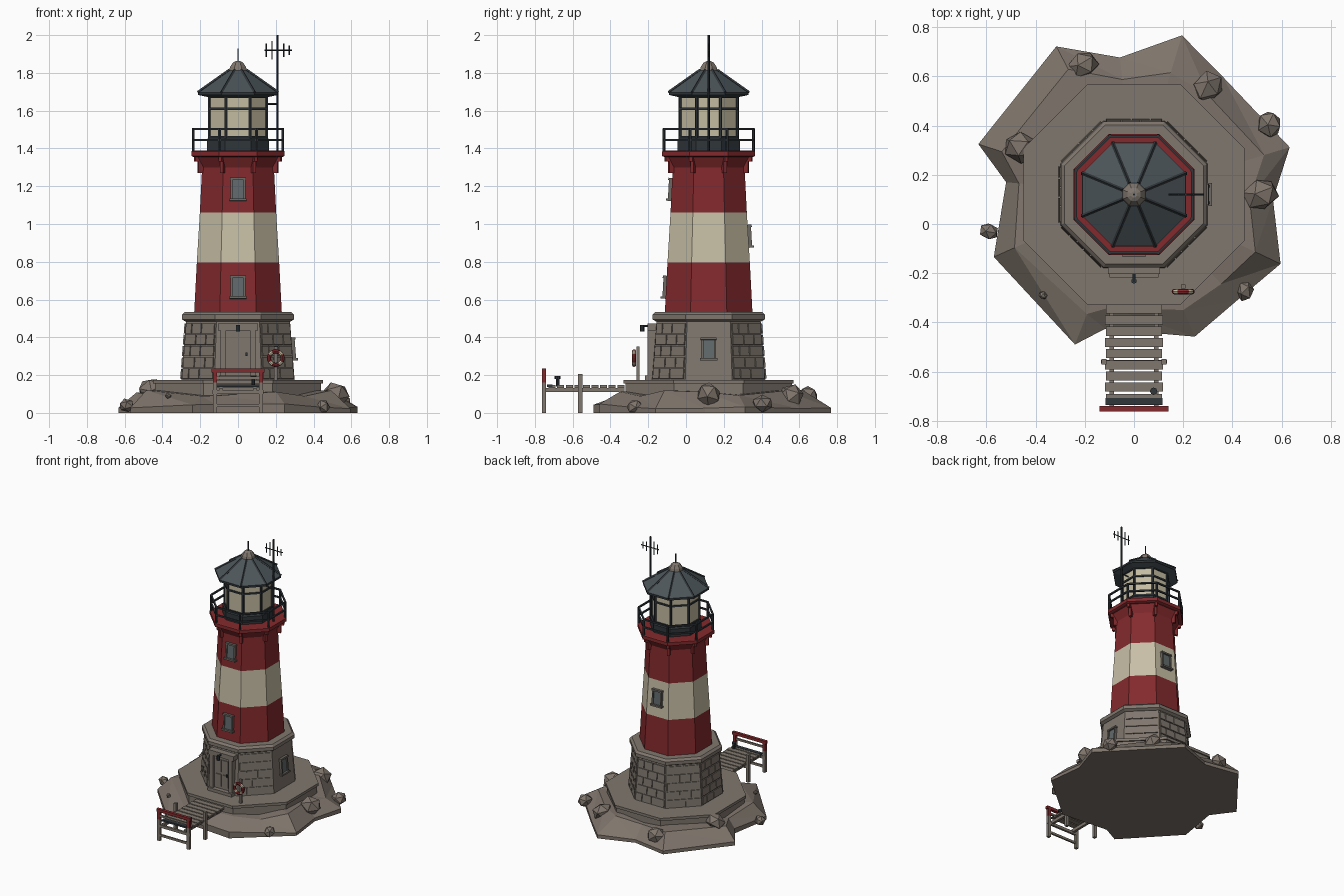
import bpy, bmesh, math, random
from mathutils import Matrix, Vector

if "Cube" in bpy.data.objects:
    bpy.data.objects.remove(bpy.data.objects["Cube"])

random.seed(4)
CY = 0.12                      # tower axis sits behind the origin
C8 = math.cos(math.pi / 8)
T8 = math.tan(math.pi / 8)
T, R = Matrix.Translation, Matrix.Rotation


def mat(name, r, g, b):
    m = bpy.data.materials.new(name)
    lin = lambda c: ((c / 255 + 0.055) / 1.055) ** 2.4
    m.diffuse_color = (lin(r), lin(g), lin(b), 1)
    m.use_nodes = True
    m.node_tree.nodes["Principled BSDF"].inputs["Base Color"].default_value = m.diffuse_color
    return m


RED = mat("red paint", 132, 42, 45)
CREAM = mat("cream paint", 200, 191, 166)
STONE = mat("stone", 128, 119, 110)
ROCK = mat("rock", 126, 116, 107)
WOOD = mat("weathered wood", 128, 119, 109)
DARK = mat("dark metal", 48, 54, 58)
ROOF = mat("slate roof", 76, 85, 90)
GLASS = mat("window glass", 98, 106, 108)
LIGHT = mat("lantern glass", 196, 187, 160)
TRIM = mat("window trim", 108, 104, 98)


def finish(name, bm, *mats):
    bmesh.ops.recalc_face_normals(bm, faces=bm.faces)
    me = bpy.data.meshes.new(name)
    bm.to_mesh(me)
    bm.free()
    for m in mats:
        me.materials.append(m)
    ob = bpy.data.objects.new(name, me)
    bpy.context.collection.objects.link(ob)
    return ob


def box(bm, size, loc, base=Matrix()):
    bmesh.ops.create_cube(bm, size=1, matrix=base @ T(loc) @ Matrix.Diagonal((*size, 1)))


def rod(bm, p, q, r, n=4):
    p, q = Vector(p), Vector(q)
    rot = (q - p).to_track_quat('Z', 'Y').to_matrix().to_4x4()
    bmesh.ops.create_cone(bm, cap_ends=True, segments=n, radius1=r, radius2=r,
                          depth=(q - p).length, matrix=T((p + q) / 2) @ rot)


def corner(k, a, z):
    t = math.pi / 8 + k * math.pi / 4
    return Vector((a / C8 * math.cos(t), CY + a / C8 * math.sin(t), z))


def octa(name, profile, *mats, bands=()):
    """Octagonal loft through (apothem, z) pairs; bands gives the material per level."""
    bm = bmesh.new()
    rings = [[bm.verts.new(corner(k, a, z)) for k in range(8)] for a, z in profile]
    for i, (lo, hi) in enumerate(zip(rings, rings[1:])):
        for k in range(8):
            j = (k + 1) % 8
            f = bm.faces.new((lo[k], lo[j], hi[j], hi[k]))
            f.material_index = bands[i] if bands else 0
    bm.faces.new(rings[0][::-1])
    bm.faces.new(rings[-1])
    return finish(name, bm, *mats)


def on_face(angle, a, z, tilt=0.0):
    """Local frame on a tower side: x out, y along, z up the wall."""
    return T((0, CY, 0)) @ R(math.radians(angle), 4, 'Z') @ T((a, 0, z)) @ R(-tilt, 4, 'Y')


def octa_ring(bm, a, z, w, h):
    for k in range(8):
        box(bm, (w, 2 * (a + w / 2) * T8, h), (0, 0, 0), on_face(45 * k, a, z))


# Rocky island: jagged shoreline, sloping to an inner ring
shore = [(.195, .767), (.36, .60), (.633, .312), (.565, .10), (.596, -.162), (.42, -.31),
         (.247, -.458), (-.117, -.426), (-.24, -.49), (-.57, -.134), (-.52, .17),
         (-.633, .325), (-.316, .722), (-.057, .677)]
bm = bmesh.new()
low = [bm.verts.new((x, y, 0)) for x, y in shore]
rim = [bm.verts.new((x, y, random.uniform(.02, .05))) for x, y in shore]
top = []
for i, (x, y) in enumerate(shore):
    d = Vector((x, y - CY))
    d *= max(.47, d.length * random.uniform(.74, .86)) / d.length
    top.append(bm.verts.new((d.x, CY + d.y, random.uniform(.085, .125))))
for i in range(len(shore)):
    j = (i + 1) % len(shore)
    bm.faces.new((low[i], low[j], rim[j], rim[i]))
    bm.faces.new((rim[i], rim[j], top[j]))
    bm.faces.new((rim[i], top[j], top[i]))
bm.faces.new(low[::-1])
peak = bm.verts.new((0, CY, .12))
for i in range(len(shore)):
    bm.faces.new((top[i], top[(i + 1) % len(shore)], peak))
finish("rock_island", bm, ROCK)

# Boulders
bm = bmesh.new()
for x, y, z, r in [(-.207, .645, .085, .065), (.30, .555, .09, .07), (.55, .405, .05, .055),
                   (.515, .12, .095, .075), (.45, -.27, .03, .045), (-.59, -.03, .04, .04),
                   (-.46, .31, .125, .07), (-.37, -.29, .09, .018)]:
    spin = R(random.uniform(0, 6), 4, 'Z') @ R(random.uniform(0, 3), 4, 'X')
    bmesh.ops.create_icosphere(bm, subdivisions=1, radius=r,
                               matrix=T((x, y, z)) @ spin @ Matrix.Diagonal((1.05, .95, .85, 1)))
for v in bm.verts:
    v.co.z = max(v.co.z, 0.002)
finish("boulders", bm, ROCK)

# Platform, stone base, striped tower
octa("platform", [(.44, .01), (.44, .155), (.45, .155), (.45, .175)], STONE)
octa("stone_base", [(.30, .17), (.275, .49)], STONE)
octa("base_cap", [(.28, .485), (.297, .495), (.297, .52), (.282, .535)], STONE)
octa("tower", [(.232, .53), (.218, .795), (.202, 1.06), (.19, 1.30), (.222, 1.36)],
     RED, CREAM, bands=(0, 1, 0, 0))
octa("gallery_deck", [(.235, 1.355), (.246, 1.36), (.246, 1.385), (.24, 1.388)], RED)

# Raised stone courses on the plain sides of the base
bm = bmesh.new()
tilt = math.atan(.025 / .32)
for ang in (45, 90, 135, 180, 225, 315):
    for row in range(5):
        z = .207 + row * .06
        a = .30 - (z - .17) * .078
        w = 2 * a * T8 - .012
        cuts = [0, .38, .72, 1] if row % 2 else [0, .22, .55, 1]
        for s, e in zip(cuts, cuts[1:]):
            box(bm, (.01, (e - s) * w - .006, .053), (.002, ((s + e) / 2 - .5) * w, 0),
                on_face(ang, a, z, tilt))
finish("stone_courses", bm, STONE)

# Windows
trim, panes = bmesh.new(), bmesh.new()
for ang, a, z, t in [(-90, .196, 1.183, .055), (-90, .225, .665, .055),
                     (90, .21, .935, .055), (0, .287, .337, tilt)]:
    M = on_face(ang, a, z, t)
    for s in (-1, 1):
        box(trim, (.026, .011, .114), (.004, s * .034, 0), M)
    box(trim, (.03, .084, .012), (.006, 0, .055), M)
    box(trim, (.036, .092, .012), (.008, 0, -.055), M)
    box(panes, (.012, .06, .10), (.003, 0, 0), M)
finish("window_frames", trim, TRIM)
finish("window_panes", panes, GLASS)

# Entrance: surround, door, step and lamp
bm = bmesh.new()
for s in (-1, 1):
    box(bm, (.03, .05, .28), (s * .078, -.178, .31))
box(bm, (.21, .05, .035), (0, -.178, .455))
box(bm, (.20, .07, .025), (0, -.182, .185))
finish("door_surround", bm, STONE)
bm = bmesh.new()
box(bm, (.125, .03, .25), (0, -.17, .315))
for s in (-1, 1):
    box(bm, (.045, .008, .09), (s * .028, -.187, .37))
    box(bm, (.045, .008, .09), (s * .028, -.187, .26))
finish("door", bm, WOOD)
bm = bmesh.new()
rod(bm, (0, -.17, .46), (0, -.235, .46), .006, 6)
rod(bm, (0, -.232, .43), (0, -.232, .465), .011, 6)
box(bm, (.01, .012, .02), (.045, -.195, .31))
finish("door_lamp", bm, DARK)

# Gallery brackets and railing
bm = bmesh.new()
for k in range(8):
    p = on_face(22.5 + 45 * k, .19 / C8, 0)
    box(bm, (.03, .018, .09), (.008, 0, 1.315), p)
    box(bm, (.05, .018, .03), (.018, 0, 1.345), p)
finish("gallery_brackets", bm, RED)
bm = bmesh.new()
for k in range(8):
    rod(bm, corner(k, .237, 1.38), corner(k, .237, 1.505), .008, 6)
for z in (1.445, 1.503):
    octa_ring(bm, .237, z, .011, .011)
finish("gallery_railing", bm, DARK)

# Lantern room
octa("lantern_base", [(.165, 1.38), (.165, 1.445), (.158, 1.455)], DARK)
octa("lantern_glass", [(.15, 1.45), (.15, 1.68)], LIGHT)
bm = bmesh.new()
for k in range(8):
    rod(bm, corner(k, .151, 1.45), corner(k, .151, 1.69), .009, 6)
for z in (1.46, 1.61, 1.672):
    octa_ring(bm, .152, z, .012, .012)
finish("lantern_frame", bm, DARK)
octa("roof", [(.15, 1.67), (.205, 1.682), (.21, 1.697), (.045, 1.815)], ROOF)
bm = bmesh.new()
for k in range(8):
    rod(bm, corner(k, .212, 1.697), corner(k, .045, 1.815), .008)
octa_ring(bm, .205, 1.689, .012, .014)
finish("roof_ribs", bm, DARK)
octa("roof_vent", [(.036, 1.80), (.047, 1.812), (.042, 1.832), (.026, 1.855), (.012, 1.862)], STONE)
bm = bmesh.new()
rod(bm, (0, CY, 1.85), (0, CY, 1.93), .004, 6)
finish("roof_spike", bm, DARK)

# Antenna mast
bm = bmesh.new()
rod(bm, (.21, CY, 1.385), (.21, CY, 2.0), .006, 6)
rod(bm, (.15, CY, 1.635), (.21, CY, 1.635), .005)
rod(bm, (.14, CY, 1.92), (.285, CY, 1.92), .004)
for x, h in ((.15, .035), (.18, .05), (.243, .035), (.272, .025)):
    rod(bm, (x, CY, 1.92 - h), (x, CY, 1.92 + h), .0035)
finish("antenna", bm, DARK)

# Jetty: planks, bearers, posts, end rail and bollard
bm = bmesh.new()
for i in range(9):
    box(bm, (.228 + .008 * (i % 2), .037, .014), (0, -.345 - i * .0455, .14))
for s in (-1, 1):
    box(bm, (.018, .43, .022), (s * .09, -.54, .122))
    box(bm, (.022, .022, .205), (s * .122, -.56, .1025))
    box(bm, (.022, .022, .16), (s * .122, -.752, .08))
for y in (-.56, -.752):
    box(bm, (.27, .016, .02), (0, y, .11))
box(bm, (.25, .012, .016), (0, -.752, .04))
box(bm, (.25, .012, .014), (0, -.752, .185))
finish("jetty", bm, WOOD)
bm = bmesh.new()
box(bm, (.28, .022, .02), (0, -.752, .225))
for s in (-1, 1):
    box(bm, (.022, .022, .06), (s * .122, -.752, .19))
finish("jetty_end_rail", bm, RED)
bm = bmesh.new()
rod(bm, (.08, -.68, .14), (.08, -.68, .185), .009, 8)
rod(bm, (.08, -.68, .18), (.08, -.68, .195), .015, 8)
box(bm, (.23, .028, .012), (0, -.722, .143))
finish("bollard_and_edge", bm, DARK)

# Life ring on its post
bm = bmesh.new()
box(bm, (.018, .016, .18), (.2, -.255, .262))
finish("ring_post", bm, WOOD)
bpy.ops.mesh.primitive_torus_add(major_segments=24, minor_segments=8, major_radius=.036,
                                 minor_radius=.011, location=(.2, -.275, .29),
                                 rotation=(math.pi / 2, 0, 0))
ring = bpy.context.object
ring.name = "life_ring"
ring.data.materials.append(RED)
ring.data.materials.append(CREAM)
for f in ring.data.polygons:
    deg = math.degrees(math.atan2(f.center.y, f.center.x)) % 90
    f.material_index = int(30 < deg < 60)
